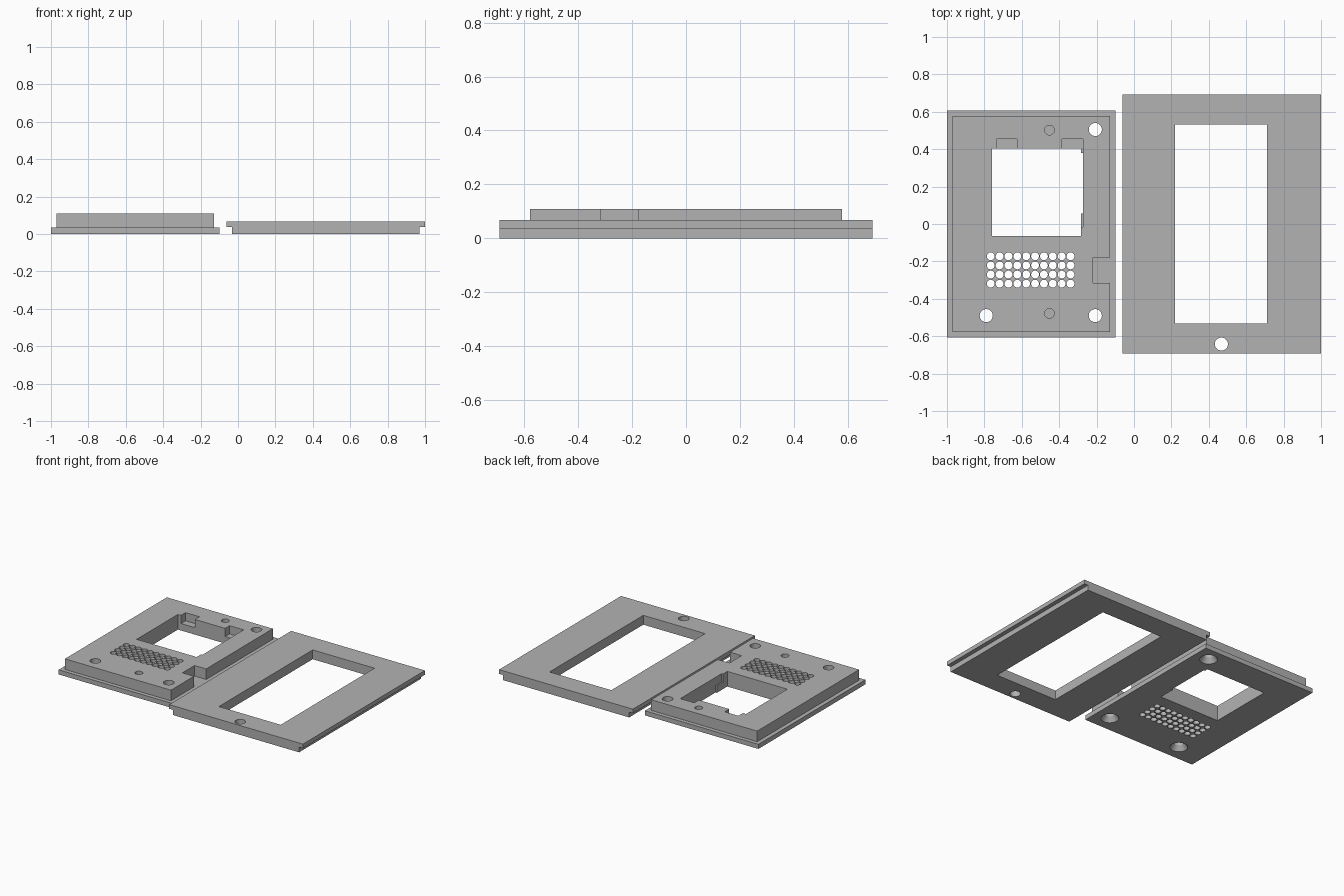
import bpy, bmesh, math
from mathutils import Matrix, Vector

if "Cube" in bpy.data.objects:
    bpy.data.objects.remove(bpy.data.objects["Cube"])

grey = bpy.data.materials.new("plain_grey")
grey.diffuse_color = (0.448, 0.448, 0.448, 1)
grey.use_nodes = True
grey.node_tree.nodes["Principled BSDF"].inputs["Base Color"].default_value = grey.diffuse_color


def new_object(name, bm):
    mesh = bpy.data.meshes.new(name)
    bm.to_mesh(mesh)
    bm.free()
    mesh.materials.append(grey)
    ob = bpy.data.objects.new(name, mesh)
    bpy.context.collection.objects.link(ob)
    return ob


def box(name, x0, x1, y0, y1, z0, z1):
    bm = bmesh.new()
    size = Matrix.Diagonal((x1 - x0, y1 - y0, z1 - z0, 1))
    mid = Matrix.Translation(((x0 + x1) / 2, (y0 + y1) / 2, (z0 + z1) / 2))
    bmesh.ops.create_cube(bm, size=1, matrix=mid @ size)
    return new_object(name, bm)


def pegs(name, points, r0, r1, z0, z1, sides=32):
    """Round pegs of radius r0 at the bottom and r1 at the top."""
    bm = bmesh.new()
    for x, y in points:
        bmesh.ops.create_cone(bm, cap_ends=True, segments=sides, radius1=r0, radius2=r1,
                              depth=z1 - z0, matrix=Matrix.Translation((x, y, (z0 + z1) / 2)))
    return new_object(name, bm)


def combine(target, tool, operation='DIFFERENCE'):
    mod = target.modifiers.new(tool.name, 'BOOLEAN')
    mod.operation, mod.solver, mod.object = operation, 'EXACT', tool
    bpy.context.view_layer.objects.active = target
    bpy.ops.object.modifier_apply(modifier=mod.name)
    bpy.data.objects.remove(tool)


def smooth(ob):
    bpy.ops.object.select_all(action='DESELECT')
    ob.select_set(True)
    bpy.context.view_layer.objects.active = ob
    bpy.ops.object.shade_smooth_by_angle(angle=math.radians(30))


# Rear cover: thin flange with a raised block
TOP, BASE, OVER = 0.109, 0.033, 0.2
rear = box("rear_cover", -1, -0.098, -0.607, 0.607, 0, BASE)
combine(rear, box("raised_block", -0.97, -0.128, -0.578, 0.578, 0.01, TOP), 'UNION')

# Main window with its shallow side relief and two pockets on the upper edge
combine(rear, box("window", -0.76, -0.283, -0.064, 0.404, -0.1, OVER))
combine(rear, box("side_slot", -0.35, -0.273, 0.055, 0.38, -0.1, OVER))
combine(rear, box("side_relief", -0.35, -0.273, -0.015, 0.404, 0.05, OVER))
for x0, x1 in ((-0.735, -0.625), (-0.385, -0.273)):
    combine(rear, box("pocket", x0, x1, 0.35, 0.455, 0.05, OVER))

# Cable notch in the block's inner edge, down to the flange
combine(rear, box("cable_notch", -0.22, -0.09, -0.316, -0.178, BASE, OVER))

# Screw holes, countersunk from below, and blind peg holes
screws = [(-0.79, -0.49), (-0.207, -0.49), (-0.207, 0.505)]
combine(rear, pegs("screw_holes", screws, 0.035, 0.035, -0.1, OVER))
combine(rear, pegs("countersinks", screws, 0.0605, 0.035, -0.003, 0.035))
combine(rear, pegs("blind_holes", [(-0.452, 0.502), (-0.452, -0.478)], 0.026, 0.026, 0.05, OVER))

# Speaker grille
grille = [(-0.766 + 0.0474 * i, -0.319 + 0.0488 * j) for i in range(10) for j in range(4)]
combine(rear, pegs("grille_holes", grille, 0.021, 0.021, -0.1, OVER, 20))
smooth(rear)

# Front frame: T-shaped cross-section run along y
profile = [(-0.033, 0), (0.97, 0), (0.97, 0.037), (1, 0.037), (1, 0.067),
           (-0.062, 0.067), (-0.062, 0.037), (-0.033, 0.037)]
bm = bmesh.new()
face = bm.faces.new([bm.verts.new((x, -0.692, z)) for x, z in profile])
run = bmesh.ops.extrude_face_region(bm, geom=[face])
bmesh.ops.translate(bm, vec=Vector((0, 1.384, 0)),
                    verts=[v for v in run["geom"] if isinstance(v, bmesh.types.BMVert)])
bmesh.ops.recalc_face_normals(bm, faces=bm.faces)
frame = new_object("front_frame", bm)

# Screen opening and button hole
combine(frame, box("screen_opening", 0.22, 0.711, -0.531, 0.533, -0.1, OVER))
combine(frame, pegs("button_hole", [(0.467, -0.642)], 0.035, 0.035, -0.1, OVER))
smooth(frame)
